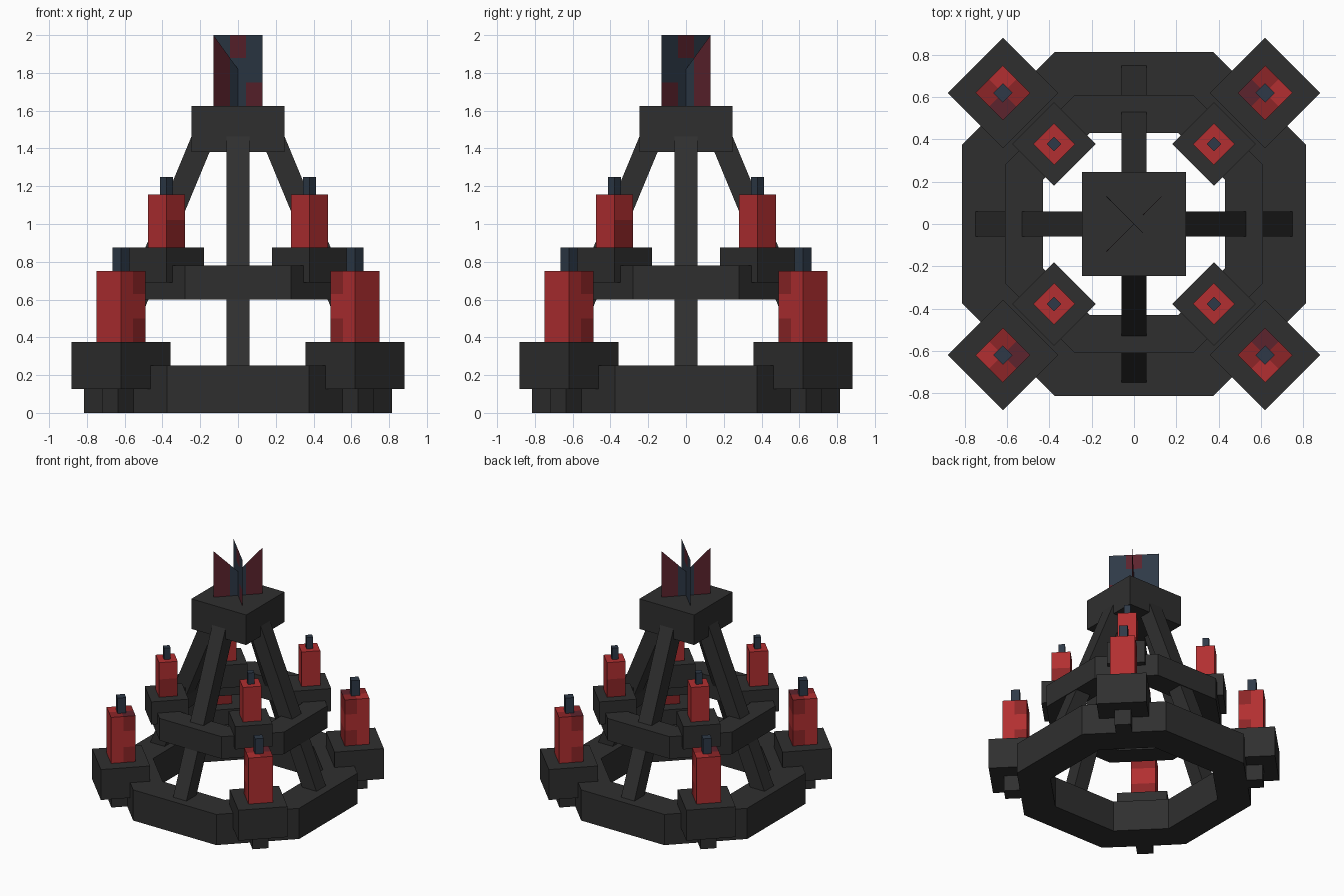
import bpy, bmesh, math
from mathutils import Matrix, Vector

if "Cube" in bpy.data.objects:
    bpy.data.objects.remove(bpy.data.objects["Cube"])


def srgb(r, g, b):
    lin = lambda c: c / 12.92 if c <= 0.04045 else ((c + 0.055) / 1.055) ** 2.4
    return tuple(lin(c / 255) for c in (r, g, b)) + (1.0,)


def material(name, rgb):
    m = bpy.data.materials.new(name)
    m.diffuse_color = srgb(*rgb)
    m.use_nodes = True
    m.node_tree.nodes["Principled BSDF"].inputs["Base Color"].default_value = m.diffuse_color
    return m


charcoal = material("charcoal", (47, 47, 47))
red = material("red", (178, 47, 49))
dark_red = material("dark_red", (140, 37, 39))
maroon = material("maroon", (92, 35, 45))
slate = material("slate", (46, 57, 71))


def finish(name, bm, mats, matrix=Matrix(), rule=None):
    """Turn a bmesh into an object; rule(face) picks the material index."""
    bm.normal_update()
    if rule:
        for f in bm.faces:
            f.material_index = rule(f)
    bm.transform(matrix)
    me = bpy.data.meshes.new(name)
    bm.to_mesh(me)
    bm.free()
    for m in mats:
        me.materials.append(m)
    ob = bpy.data.objects.new(name, me)
    bpy.context.collection.objects.link(ob)
    return ob


def cut(bm, axis, values):
    """Slice all faces at the given coordinates along one axis."""
    for v in values:
        co, no = Vector(), Vector()
        co[axis], no[axis] = v, 1
        bmesh.ops.bisect_plane(bm, geom=bm.verts[:] + bm.edges[:] + bm.faces[:],
                               plane_co=co, plane_no=no, dist=1e-5)


def box(name, lo, hi, mats, matrix=Matrix(), cuts=((), (), ()), rule=None):
    bm = bmesh.new()
    bmesh.ops.create_cube(bm, size=1)
    for v in bm.verts:
        v.co = [lo[i] if v.co[i] < 0 else hi[i] for i in range(3)]
    for axis in range(3):
        cut(bm, axis, cuts[axis])
    return finish(name, bm, mats, matrix, rule)


def octagon(a, b):
    return [(a, -b), (a, b), (b, a), (-b, a), (-a, b), (-a, -b), (-b, -a), (b, -a)]


def ring(name, outer, inner, z0, z1):
    bm = bmesh.new()
    loops = [[bm.verts.new((x, y, z)) for x, y in pts]
             for pts, z in ((outer, z0), (outer, z1), (inner, z1), (inner, z0))]
    for k in range(4):
        p, q = loops[k], loops[(k + 1) % 4]
        for i in range(8):
            j = (i + 1) % 8
            bm.faces.new((p[i], p[j], q[j], q[i]))
    return finish(name, bm, [charcoal])


# Two octagonal rings
ring("lower_ring", octagon(0.815, 0.375), octagon(0.57, 0.28), 0, 0.25)
ring("upper_ring", octagon(0.61, 0.28), octagon(0.43, 0.21), 0.6, 0.78)

# Top block
box("top_block", (-0.247, -0.247, 1.38), (0.247, 0.247, 1.625), [charcoal])


# Candle colours: patches on the inward half of the big candles
def lower_candle_rule(f):
    c, n = f.calc_center_median(), f.normal
    u = c.x - 0.877
    if n.z > 0.5:
        if u < 0 and c.y > 0:
            return 2
        return 0 if u > 0 and c.y < 0 else 1
    return 1 if u < -0.01 and (c.z < 0.5 or c.z > 0.63) else 0


def upper_candle_rule(f):
    return 1 if f.calc_center_median().z < 1.02 and f.normal.y > 0.5 else 0


def centred(name, r, half, z0, z1, mats, m, **kw):
    box(name, (r - half, -half, z0), (r + half, half, z1), mats, m, **kw)


for k in range(4):
    # Sloping struts on the axes
    m = Matrix.Rotation(k * math.pi / 2, 4, 'Z')
    bm = bmesh.new()
    sides = []
    for y in (-0.06, 0.06):
        sides.append([bm.verts.new((0.53 + (0.78 - z) * 0.415 - d, y, z))
                      for z, d in ((0.13, 0), (1.5, 0), (1.5, 0.13), (0.13, 0.13))])
    a, b = sides
    bm.faces.new(a)
    bm.faces.new(b[::-1])
    for i in range(4):
        j = (i + 1) % 4
        bm.faces.new((a[j], a[i], b[i], b[j]))
    bmesh.ops.recalc_face_normals(bm, faces=bm.faces[:])
    finish("strut", bm, [charcoal], m)

    # Holders, candles and wicks on the diagonals
    m = Matrix.Rotation((k + 0.5) * math.pi / 2, 4, 'Z')
    box("holder_bracket", (0.7, -0.06, 0), (0.96, 0.06, 0.2), [charcoal], m)
    centred("lower_holder", 0.877, 0.185, 0.127, 0.375, [charcoal], m)
    centred("lower_candle", 0.877, 0.092, 0.375, 0.75, [red, dark_red, maroon], m,
            cuts=((0.877,), (0,), (0.5, 0.63)), rule=lower_candle_rule)
    centred("lower_wick", 0.877, 0.032, 0.75, 0.875, [slate], m)
    centred("upper_holder", 0.535, 0.14, 0.69, 0.875, [charcoal], m)
    centred("upper_candle", 0.535, 0.07, 0.875, 1.157, [red, dark_red], m,
            cuts=((), (), (1.02,)), rule=upper_candle_rule)
    centred("upper_wick", 0.535, 0.024, 1.157, 1.25, [slate], m)


# Crossed thin vanes on top
def vane(name, outline, angle, xs, zs, rule):
    bm = bmesh.new()
    bm.faces.new([bm.verts.new((x, 0, z)) for x, z in outline])
    cut(bm, 0, xs)
    cut(bm, 2, zs)
    finish(name, bm, [slate, maroon], Matrix.Rotation(math.radians(angle), 4, 'Z'), rule)


def plain_rule(f):
    c = f.calc_center_median()
    top_patch = abs(c.x) < 0.06 and c.z > 1.88
    end_patch = c.x > 0.06 and c.z < 1.75
    return 1 if top_patch or end_patch else 0


vane("notched_vane", [(-0.184, 1.625), (0, 1.625), (0.184, 1.625),
                      (0.184, 2.0), (0, 1.82), (-0.184, 2.0)], 45,
     (-0.06, 0, 0.06), (), lambda f: 1 if abs(f.calc_center_median().x) > 0.06 else 0)
vane("plain_vane", [(-0.184, 1.625), (0.184, 1.625), (0.184, 2.0), (-0.184, 2.0)], -45,
     (-0.06, 0.06), (1.75, 1.88), plain_rule)
